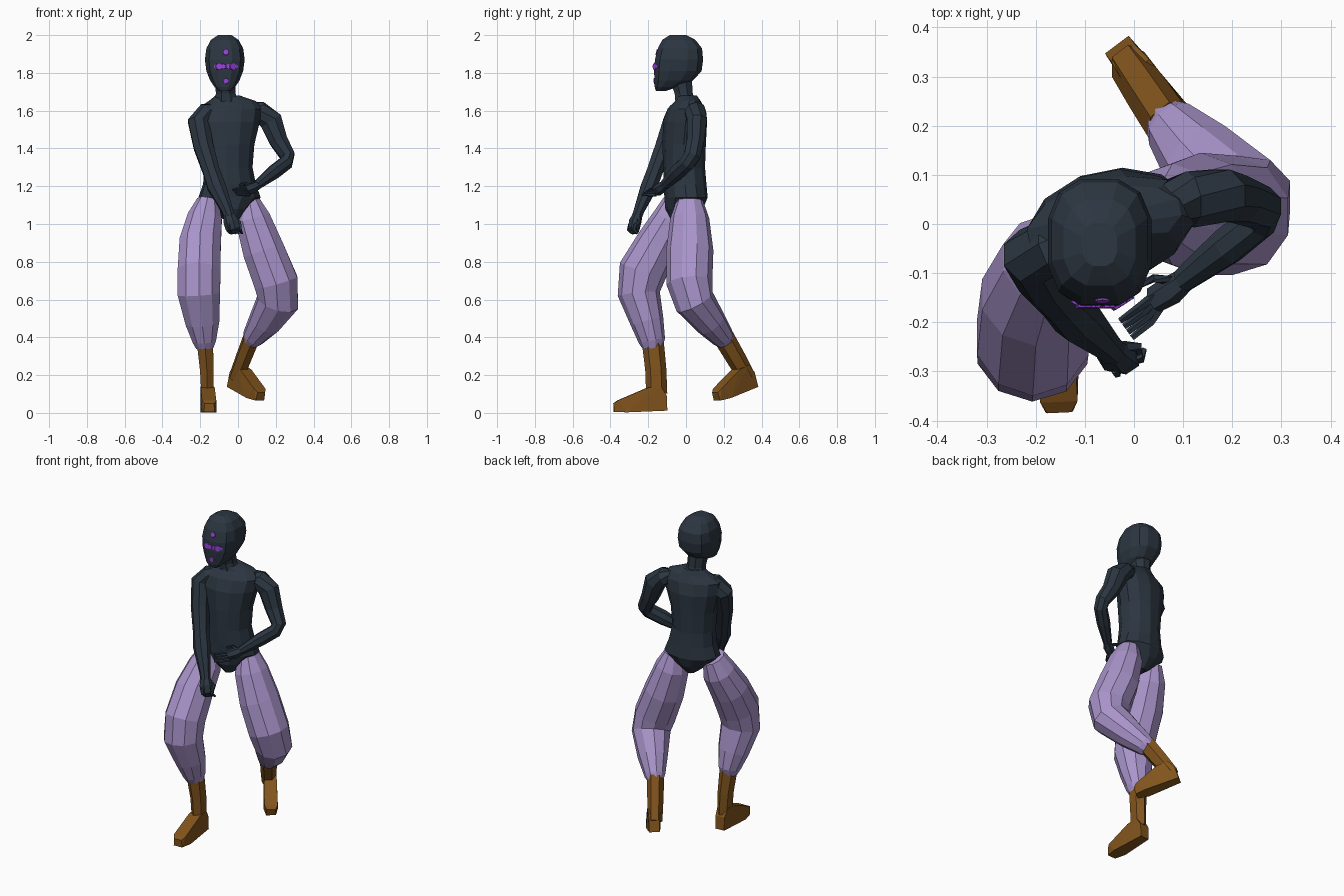
import bpy, bmesh, math
from mathutils import Vector
from mathutils.bvhtree import BVHTree


def material(name, rgb):
    m = bpy.data.materials.new(name)
    m.diffuse_color = (*rgb, 1)
    return m


SUIT = material("dark slate", (0.025, 0.037, 0.053))
PANTS = material("lavender", (0.40, 0.30, 0.60))
BOOT = material("brown leather", (0.22, 0.088, 0.012))
DOT = material("violet", (0.30, 0.055, 0.68))


def finish(name, bm, mat):
    bmesh.ops.recalc_face_normals(bm, faces=bm.faces)
    me = bpy.data.meshes.new(name)
    bm.to_mesh(me)
    bm.free()
    me.materials.append(mat)
    ob = bpy.data.objects.new(name, me)
    bpy.context.collection.objects.link(ob)
    return ob


def loft(name, rings, mat, sides=8, ref=(1, 0, 0), upright=False, power=1.0):
    """Skin oval rings (x, y, z, radius along ref, radius across); power < 1 is boxier."""
    bm = bmesh.new()
    pts = [Vector(r[:3]) for r in rings]
    loops = []
    for i, r in enumerate(rings):
        t = pts[min(i + 1, len(pts) - 1)] - pts[max(i - 1, 0)]
        t = Vector((0, 0, 1)) if upright else t.normalized()
        a = Vector(ref)
        a = (a - t * a.dot(t)).normalized()
        b = t.cross(a)
        loop = []
        for k in range(sides):
            ang = 2 * math.pi * (k + 0.5) / sides
            c, s = (math.copysign(abs(f) ** power, f) for f in (math.cos(ang), math.sin(ang)))
            loop.append(bm.verts.new(pts[i] + a * r[3] * c + b * r[4] * s))
        loops.append(loop)
    for p, q in zip(loops, loops[1:]):
        for k in range(sides):
            j = (k + 1) % sides
            bm.faces.new((p[k], p[j], q[j], q[k]))
    bm.faces.new(loops[0])
    bm.faces.new(loops[-1])
    return finish(name, bm, mat)


def finger(name, path, r):
    loft(name, [(*p, r * (1 - 0.2 * i), r * (1 - 0.2 * i)) for i, p in enumerate(path)], SUIT, 5)


def foot(name, heel, toe):
    """Wedge shoe from the bottom of the heel to the tip of the sole."""
    heel, toe = Vector(heel), Vector(toe)
    u = toe - heel
    s = u.cross(Vector((0, 0, 1))).normalized()
    w = s.cross(u).normalized()
    bm = bmesh.new()
    for f, half, h in ((0, .03, 0), (0, .03, .08), (.1, .035, .13), (.36, .037, .125),
                       (.92, .038, .065), (1, .025, .05), (1, .028, .005), (.75, .042, 0)):
        for sg in (-1, 1):
            bm.verts.new(heel + u * f + s * half * sg + w * h)
    bmesh.ops.convex_hull(bm, input=bm.verts)
    finish(name, bm, BOOT)


# torso, turned a little so the left shoulder sits back
loft("torso", [(-.035, -.02, 1.02, .035, .06), (-.045, -.01, 1.08, .10, .10),
               (-.045, 0, 1.14, .168, .112), (-.045, -.005, 1.21, .142, .112),
               (-.05, -.01, 1.30, .128, .11), (-.05, -.01, 1.42, .138, .114),
               (-.05, -.005, 1.54, .168, .114), (-.045, 0, 1.61, .178, .094),
               (-.03, .01, 1.65, .13, .065), (-.055, .005, 1.68, .065, .052)],
     SUIT, 12, (1, .2, 0), True)

# neck and head
loft("neck", [(-.06, .0, 1.64, .075, .06), (-.065, -.012, 1.69, .056, .052),
              (-.07, -.03, 1.78, .06, .065)], SUIT, 8, upright=True)
head = loft("head", [(-.07, -.135, 1.703, .03, .025), (-.07, -.105, 1.725, .056, .062),
                     (-.07, -.065, 1.76, .08, .105), (-.07, -.043, 1.81, .10, .129),
                     (-.07, -.037, 1.87, .108, .131), (-.07, -.032, 1.93, .10, .12),
                     (-.07, -.038, 1.975, .075, .09), (-.07, -.042, 2.0, .036, .045)],
            SUIT, 12, upright=True, power=.75)

# painted face dots, laid as thin plates on the head surface
hm = head.data
tree = BVHTree.FromPolygons([v.co for v in hm.vertices], [tuple(p.vertices) for p in hm.polygons])
bm = bmesh.new()
spots = [(-.064, 1.908, .016), (-.064, 1.757, .016)]
spots += [(-.064 + d * s, 1.834, r) for d, r in ((.014, .015), (.036, .02), (.053, .012)) for s in (-1, 1)]
for x, z, r in spots:
    hit, nor, _, _ = tree.ray_cast(Vector((x, -1, z)), Vector((0, 1, 0)))
    rot = nor.to_track_quat('Z', 'Y').to_matrix().to_4x4()
    rot.translation = hit + nor * .001
    bmesh.ops.create_cone(bm, cap_ends=True, segments=8, radius1=r, radius2=r * .9, depth=.006, matrix=rot)
finish("face_dots", bm, DOT)

# arms
loft("right_arm", [(-.11, -.03, 1.595, .04, .045), (-.165, -.045, 1.585, .058, .06),
                   (-.208, -.065, 1.54, .062, .062), (-.183, -.115, 1.41, .056, .052),
                   (-.142, -.165, 1.28, .048, .046), (-.115, -.195, 1.20, .052, .047),
                   (-.06, -.245, 1.08, .033, .031), (-.045, -.26, 1.04, .03, .028)], SUIT)
loft("left_arm", [(.05, .04, 1.60, .04, .05), (.115, .05, 1.595, .055, .058),
                  (.175, .058, 1.545, .066, .057), (.215, .05, 1.44, .052, .05),
                  (.262, .032, 1.36, .042, .047), (.255, .008, 1.325, .038, .044),
                  (.19, -.045, 1.275, .038, .044), (.10, -.115, 1.205, .025, .027)], SUIT)

# right hand, closed
loft("right_fist", [(-.05, -.255, 1.05, .03, .026), (-.035, -.27, 1.01, .042, .034),
                    (-.025, -.275, .975, .04, .032), (-.022, -.27, .95, .025, .02)], SUIT, 7)
for i in range(4):
    d = i * .016
    finger("right_finger", [(-.04 + d, -.295 + d * .6, 1.0), (-.035 + d, -.305 + d * .6, .97),
                            (-.028 + d, -.285 + d * .6, .95)], .011)
finger("right_thumb", [(-.02, -.25, 1.03), (.008, -.25, 1.01), (.01, -.27, .985)], .013)

# left hand, open
loft("left_palm", [(.11, -.108, 1.21, .022, .024), (.075, -.135, 1.19, .03, .03),
                   (.04, -.155, 1.175, .026, .03)], SUIT, 6)
for i in range(4):
    d = i / 3
    finger("left_finger", [(.05 + .01 * d, -.14 - .02 * d, 1.195 - .04 * d),
                           (.01 + .025 * d, -.17 - .03 * d, 1.19 - .035 * d),
                           (-.028 + .024 * d, -.197 - .035 * d, 1.18 - .025 * d)], .011)
finger("left_thumb", [(.08, -.115, 1.20), (.04, -.11, 1.215), (.01, -.125, 1.205)], .011)

# baggy trouser legs
loft("right_trouser", [(-.16, -.045, 1.12, .06, .075), (-.176, -.075, 1.03, .096, .10),
                       (-.2, -.148, .90, .115, .115), (-.206, -.23, .75, .119, .128),
                       (-.207, -.25, .63, .118, .112), (-.188, -.205, .48, .094, .088),
                       (-.178, -.18, .38, .065, .07), (-.176, -.178, .34, .047, .05)], PANTS, 10)
loft("left_trouser", [(.06, .02, 1.125, .058, .07), (.078, .02, 1.03, .097, .103),
                      (.135, .02, .86, .116, .125), (.202, .018, .69, .122, .122),
                      (.212, .045, .59, .115, .108), (.14, .13, .48, .088, .085),
                      (.08, .195, .40, .06, .062), (.065, .21, .38, .045, .05)], PANTS, 10)

# boots
loft("right_boot_shaft", [(-.175, -.175, .37, .049, .058), (-.165, -.16, .23, .042, .056),
                          (-.162, -.155, .10, .037, .056)], BOOT, 6)
foot("right_foot", (-.165, -.1, .012), (-.152, -.382, 0))
loft("left_boot_shaft", [(.072, .20, .40, .047, .056), (.025, .27, .28, .044, .052),
                         (-.012, .325, .185, .04, .046)], BOOT, 6)
foot("left_foot", (-.035, .365, .138), (.115, .165, .06))
